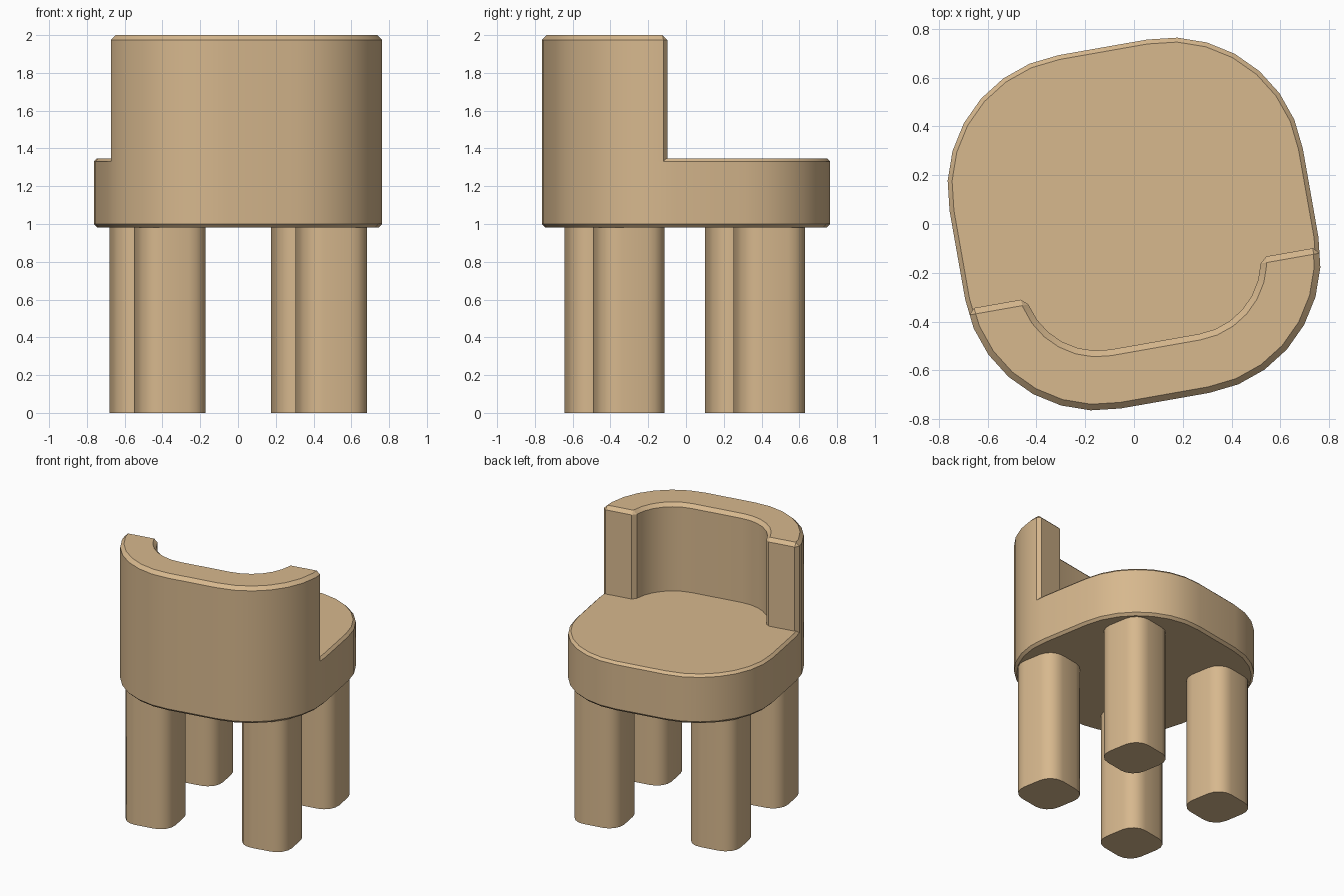
import bpy, bmesh, math
from mathutils import Matrix, Vector

if "Cube" in bpy.data.objects:
    bpy.data.objects.remove(bpy.data.objects["Cube"])

TURN = Matrix.Rotation(math.radians(10), 4, 'Z')   # whole chair is turned 10 degrees
HALF, RADIUS, SEGS = 0.735, 0.55, 7                # seat half width and corner rounding
THICK, END_Y = 0.245, -0.225                       # backrest thickness and where it stops

wood = bpy.data.materials.new("wood")
wood.diffuse_color = (0.68, 0.48, 0.27, 1)
wood.use_nodes = True
wood.node_tree.nodes["Principled BSDF"].inputs["Base Color"].default_value = wood.diffuse_color


def corner(half, radius, segs, quadrant):
    """Points of one rounded corner, counterclockwise, starting at quadrant * 90 degrees."""
    mid = math.radians(quadrant * 90 + 45)
    c = half - radius
    cx, cy = math.copysign(c, math.cos(mid)), math.copysign(c, math.sin(mid))
    angles = [math.radians(quadrant * 90 + 90 * i / segs) for i in range(segs + 1)]
    return [(cx + radius * math.cos(a), cy + radius * math.sin(a)) for a in angles]


def rounded_square(half, radius, segs):
    return [p for q in range(4) for p in corner(half, radius, segs, q)]


def prism(name, outline, z0, z1, bevel=0, pick=None, center=(0, 0)):
    """Extrude an outline from z0 to z1 and chamfer the edges chosen by pick."""
    bm = bmesh.new()
    base = bm.faces.new([bm.verts.new((x + center[0], y + center[1], z0)) for x, y in outline])
    top = bmesh.ops.extrude_face_region(bm, geom=[base], use_keep_orig=True)
    verts = [v for v in top["geom"] if isinstance(v, bmesh.types.BMVert)]
    bmesh.ops.translate(bm, verts=verts, vec=Vector((0, 0, z1 - z0)))
    bmesh.ops.recalc_face_normals(bm, faces=bm.faces)
    if bevel:
        edges = [e for e in bm.edges
                 if e.calc_face_angle(0) > math.radians(40) and (pick is None or pick(e))]
        bmesh.ops.bevel(bm, geom=edges, offset=bevel, segments=1, affect='EDGES')
    bm.transform(TURN)
    bmesh.ops.recalc_face_normals(bm, faces=bm.faces)
    mesh = bpy.data.meshes.new(name)
    bm.to_mesh(mesh)
    bm.free()
    obj = bpy.data.objects.new(name, mesh)
    bpy.context.collection.objects.link(obj)
    mesh.materials.append(wood)
    bpy.ops.object.select_all(action='DESELECT')
    obj.select_set(True)
    bpy.context.view_layer.objects.active = obj
    bpy.ops.object.shade_smooth_by_angle(angle=math.radians(30))
    return obj


# Seat
prism("seat", rounded_square(HALF, RADIUS, SEGS), 0.982, 1.348, 0.018)


# Backrest: the front half of the seat outline, thickened inward and cut straight at the ends
def wrap(half, radius):
    pts = corner(half, radius, SEGS, 2) + corner(half, radius, SEGS, 3)
    for end, nxt in ((0, 1), (-1, -2)):
        (x0, y0), (x1, y1) = pts[end], pts[nxt]
        t = (END_Y - y0) / (y1 - y0)
        pts[end] = (x0 + t * (x1 - x0), END_Y)
    return pts


Z_BACK = 1.33
profile = wrap(HALF, RADIUS) + wrap(HALF - THICK, RADIUS - THICK)[::-1]
prism("backrest", profile, Z_BACK, 2.0, 0.025,
      lambda e: any(v.co.z > Z_BACK + 0.01 for v in e.verts))

# Legs
leg = rounded_square(0.18, 0.11, 4)
for side, sx in (("left", -1), ("right", 1)):
    for place, sy in (("front", -1), ("back", 1)):
        prism(f"{place}_{side}_leg", leg, 0.0, 1.0, center=(sx * 0.434, sy * 0.378 - 0.007))
